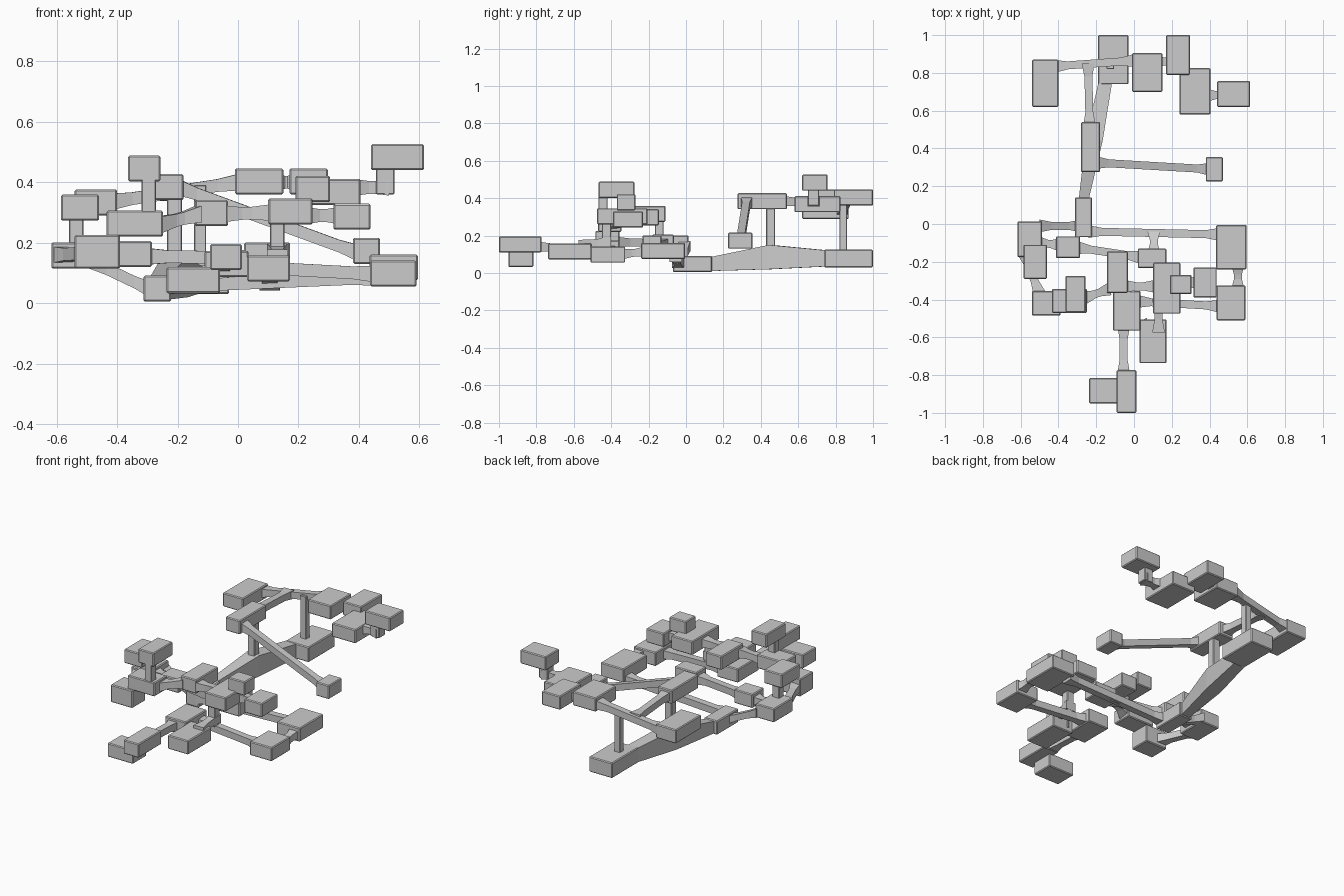
import bpy, bmesh
from mathutils import Vector

if "Cube" in bpy.data.objects:
    bpy.data.objects.remove(bpy.data.objects["Cube"])

ROOM_H = .086     # nearly every room shares one height
POST_W = .048     # square posts
HALL = .042       # corridor thickness
FLARE = .07       # corridors widen over this length at both ends


def finish(bm, name, bevel=0):
    bmesh.ops.recalc_face_normals(bm, faces=bm.faces)
    if bevel:
        bmesh.ops.bevel(bm, geom=bm.edges[:], offset=bevel, segments=1, affect='EDGES')
    me = bpy.data.meshes.new(name)
    bm.to_mesh(me)
    bm.free()
    bpy.context.collection.objects.link(bpy.data.objects.new(name, me))


def room(name, x0, x1, y0, y1, z, h=ROOM_H, bevel=.005):
    bm = bmesh.new()
    bmesh.ops.create_cube(bm, size=1)
    for v in bm.verts:
        v.co = (x1 if v.co.x > 0 else x0, y1 if v.co.y > 0 else y0,
                z + h if v.co.z > 0 else z)
    finish(bm, name, bevel)


def post(name, x, y, z0, z1, w=POST_W):
    room(name, x - w / 2, x + w / 2, y - w / 2, y + w / 2, z0, z1 - z0, .003)


def loft(name, sections):
    """Skin upright rectangles given as (centre, width, height)."""
    bm = bmesh.new()
    d = sections[-1][0] - sections[0][0]
    side = Vector((-d.y, d.x, 0)).normalized()
    up = Vector((0, 0, 1))
    rings = [[bm.verts.new(c + side * (s * w / 2) + up * (t * h / 2))
              for s, t in ((-1, -1), (1, -1), (1, 1), (-1, 1))] for c, w, h in sections]
    for r, q in zip(rings, rings[1:]):
        for i in range(4):
            j = (i + 1) % 4
            bm.faces.new((r[i], r[j], q[j], q[i]))
    bm.faces.new(rings[0])
    bm.faces.new(rings[-1])
    finish(bm, name)


def hall(name, a, b):
    """Corridor from a to b, flared where it meets the rooms."""
    a, b = Vector(a), Vector(b)
    t = min(FLARE / (b - a).length, .4)
    wide, high = HALL * 1.6, HALL * 1.3
    loft(name, [(a, wide, high), (a.lerp(b, t), HALL, HALL),
                (b.lerp(a, t), HALL, HALL), (b, wide, high)])


# Back wing: x range, y range, floor level
room("back_left_room", -.54, -.40, .62, .87, .29)
room("back_base_room", -.19, -.03, .74, 1, .03, .095)
room("back_middle_room", -.01, .15, .70, .905, .36)
room("back_end_room", .17, .297, .79, 1, .36)
room("back_right_room", .24, .405, .58, .825, .325)
room("back_top_room", .44, .615, .62, .757, .44)
room("upper_hub_room", -.28, -.18, .275, .54, .341)
room("ramp_foot_room", .38, .47, .225, .355, .13)

# Middle and east
room("entry_room", -.313, -.222, -.07, .14, .005)
room("east_room", .435, .595, -.24, -.005, .075)
room("southeast_room", .437, .59, -.51, -.325, .055)
room("middle_low_room", .02, .172, -.232, -.13, .115)
room("middle_upper_room", -.143, -.033, -.365, -.145, .255)
room("cluster_room", .10, .247, -.475, -.205, .26)
room("cluster_top_room", .19, .305, -.37, -.27, .335)
room("cluster_side_room", .315, .438, -.39, -.23, .243)

# West
room("west_room", -.617, -.487, -.175, .013, .115)
room("west_upper_room", -.585, -.46, -.29, -.11, .273)
room("inner_west_room", -.413, -.285, -.18, -.065, .12)
room("southwest_room", -.54, -.39, -.485, -.355, .115, .11)
room("southwest_upper_room", -.435, -.248, -.47, -.345, .22)
room("southwest_tower_room", -.363, -.257, -.467, -.275, .402)

# South
room("south_hub_room", -.11, .035, -.565, -.355, .087)
room("south_side_room", .03, .172, -.737, -.505, .072)
room("south_end_room", -.092, .013, -1, -.773, .11)
room("south_low_room", -.237, -.06, -.95, -.815, .033)

# Posts between floors: x, y, bottom, top
post("hub_post", -.21, .453, .12, .36)
post("back_post", -.125, .84, .11, .39, .04)
post("tower_post", -.295, -.443, .29, .41)
post("west_post", -.535, -.143, .19, .29)
post("south_post", .13, -.425, .13, .27)
post("back_top_post", .487, .682, .36, .45, .06)

# Short straight links
hall("back_top_link", (.39, .682, .383), (.50, .682, .383))
hall("back_end_link", (.14, .86, .40), (.18, .86, .40))
hall("south_step", (.13, -.575, .15), (.13, -.40, .17))
hall("south_side_link", (.0, -.53, .125), (.07, -.53, .125))
hall("cluster_link", (.235, -.31, .29), (.325, -.31, .29))

# Corridors and ramps
loft("entry_to_back_base", [(Vector((-.27, .11, .045)), .05, .07),
                            (Vector((-.21, .45, .085)), .09, .13),
                            (Vector((-.15, .76, .078)), .07, .085)])
hall("back_crossing", (-.42, .835, .335), (.0, .865, .40))
hall("hub_to_crossing", (-.235, .52, .385), (-.243, .85, .365))
hall("hub_ramp", (-.20, .325, .385), (.40, .29, .165))
hall("entry_to_east", (-.24, -.04, .055), (.45, -.055, .085))
hall("entry_to_west", (-.28, -.01, .04), (-.50, -.01, .145))
hall("west_to_inner", (-.50, -.10, .16), (-.40, -.11, .16))
hall("inner_to_middle", (-.30, -.125, .155), (.03, -.175, .15))
hall("middle_to_crossing", (.105, -.04, .07), (.105, -.15, .145))
hall("east_to_southeast", (.55, -.22, .115), (.55, -.34, .10))
hall("south_to_southeast", (.02, -.41, .12), (.45, -.435, .097))
hall("west_to_southwest", (-.585, -.15, .16), (-.50, -.37, .165))
hall("southwest_to_middle", (-.26, -.39, .26), (-.13, -.345, .295))
hall("middle_to_cluster", (-.05, -.33, .295), (.11, -.33, .30))
hall("south_corridor", (-.055, -.54, .13), (-.055, -.79, .14))
